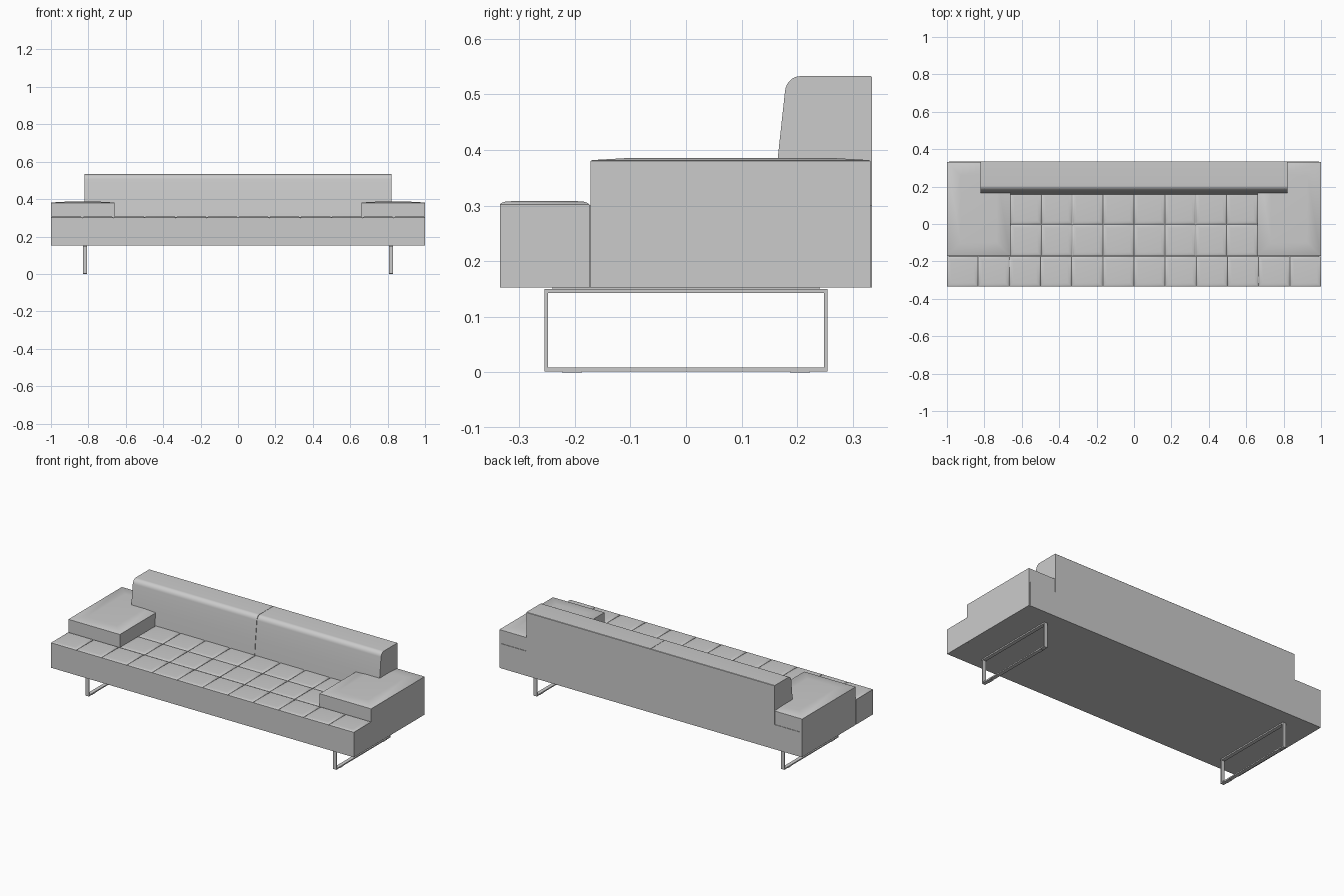
import bpy, bmesh, math

cube = bpy.data.objects.get("Cube")
if cube:
    bpy.data.objects.remove(cube, do_unlink=True)


def material(name, value):
    m = bpy.data.materials.new(name)
    m.use_nodes = True
    m.diffuse_color = (value, value, value, 1)
    m.node_tree.nodes["Principled BSDF"].inputs["Base Color"].default_value = m.diffuse_color
    return m


grey = material("light grey", 0.6)


def finish(bm, name, smooth=False):
    bmesh.ops.recalc_face_normals(bm, faces=bm.faces[:])
    mesh = bpy.data.meshes.new(name)
    bm.to_mesh(mesh)
    bm.free()
    mesh.materials.append(grey)
    ob = bpy.data.objects.new(name, mesh)
    bpy.context.collection.objects.link(ob)
    if smooth:
        bpy.ops.object.select_all(action="DESELECT")
        bpy.context.view_layer.objects.active = ob
        ob.select_set(True)
        bpy.ops.object.shade_smooth_by_angle(angle=math.radians(35))
    return ob


def add_box(bm, x, y, z):
    """Box from three (low, high) ranges; returns its top face."""
    verts = bmesh.ops.create_cube(bm, size=1)["verts"]
    for v in verts:
        v.co = [r[0] + (c + 0.5) * (r[1] - r[0]) for c, r in zip(v.co, (x, y, z))]
    return max({f for v in verts for f in v.link_faces},
               key=lambda f: f.calc_center_median().z)


def add_cushion(bm, x, y, z, steps):
    """Box whose top is crowned by successive (inset, rise) steps."""
    top = add_box(bm, x, y, z)
    for inset, rise in steps:
        bmesh.ops.inset_region(bm, faces=[top], thickness=inset, use_even_offset=True)
        for v in top.verts:
            v.co.z += rise


def box(name, x, y, z):
    bm = bmesh.new()
    add_box(bm, x, y, z)
    return finish(bm, name)


BOTTOM, SEAT, TILE = 0.153, 0.300, 0.165
PUFF = [(0.003, 0.003), (0.006, 0.002), (0.012, 0.001)]

# Base: front bench and main seat, split by a fine joint
box("front_base", (-1, 1), (-0.335, -0.174), (BOTTOM, SEAT))
box("seat_base", (-0.99, 0.99), (-0.175, 0.335), (BOTTOM, SEAT))

# Tufted seat: one full width row in front, two shorter rows behind
bm = bmesh.new()
rows = [(-0.335, -0.174, 12), (-0.171, -0.003, 8), (-0.001, 0.167, 8)]
for y0, y1, count in rows:
    pitch = 2 / 12 if count == 12 else 1.32 / 8
    for i in range(count):
        x0 = (i - count / 2) * pitch
        gap0 = 0 if i == 0 else 0.001
        gap1 = 0 if i == count - 1 else 0.001
        add_cushion(bm, (x0 + gap0, x0 + pitch - gap1), (y0, y1), (SEAT - 0.01, SEAT + 0.002), PUFF)
finish(bm, "seat_tufts", smooth=True)

# Low arm blocks and leg frames on both sides
for side, s in (("left", 1), ("right", -1)):
    bm = bmesh.new()
    add_cushion(bm, sorted((s * 0.66, s)), (-0.172, 0.332), (BOTTOM, 0.380),
                [(0.003, 0.002), (0.07, 0.004)])
    finish(bm, side + "_arm", smooth=True)

    x = (s * 0.818 - 0.011, s * 0.818 + 0.011)
    bm = bmesh.new()
    for y, z in (((-0.255, 0.255), (0.002, 0.009)), ((-0.255, 0.255), (0.143, 0.15)),
                 ((-0.255, -0.248), (0.009, 0.143)), ((0.248, 0.255), (0.009, 0.143))):
        add_box(bm, x, y, z)
    add_box(bm, (x[0] + 0.003, x[1] - 0.003), (-0.24, 0.24), (0.15, BOTTOM))
    finish(bm, side + "_leg_frame")

    for end, y in (("front", -0.205), ("back", 0.205)):
        box(f"{side}_{end}_foot_pad", x, (y - 0.018, y + 0.018), (0, 0.002))

# Backrest halves: rounded front edge, swept along x, with a centre seam
profile = [(0.335, SEAT), (0.335, 0.531), (0.333, 0.533)]
for i in range(9):
    a = math.radians(90 + i * 10.4)
    profile.append((0.206 + 0.028 * math.cos(a), 0.503 + 0.03 * math.sin(a)))
profile += [(0.165, 0.385), (0.158, SEAT)]
for side, s in (("left", 1), ("right", -1)):
    bm = bmesh.new()
    face = bm.faces.new([bm.verts.new((s * 0.001, y, z)) for y, z in profile])
    new = bmesh.ops.extrude_face_region(bm, geom=[face])["geom"]
    for v in new:
        if isinstance(v, bmesh.types.BMVert):
            v.co.x = s * 0.82
    finish(bm, side + "_backrest", smooth=True)
